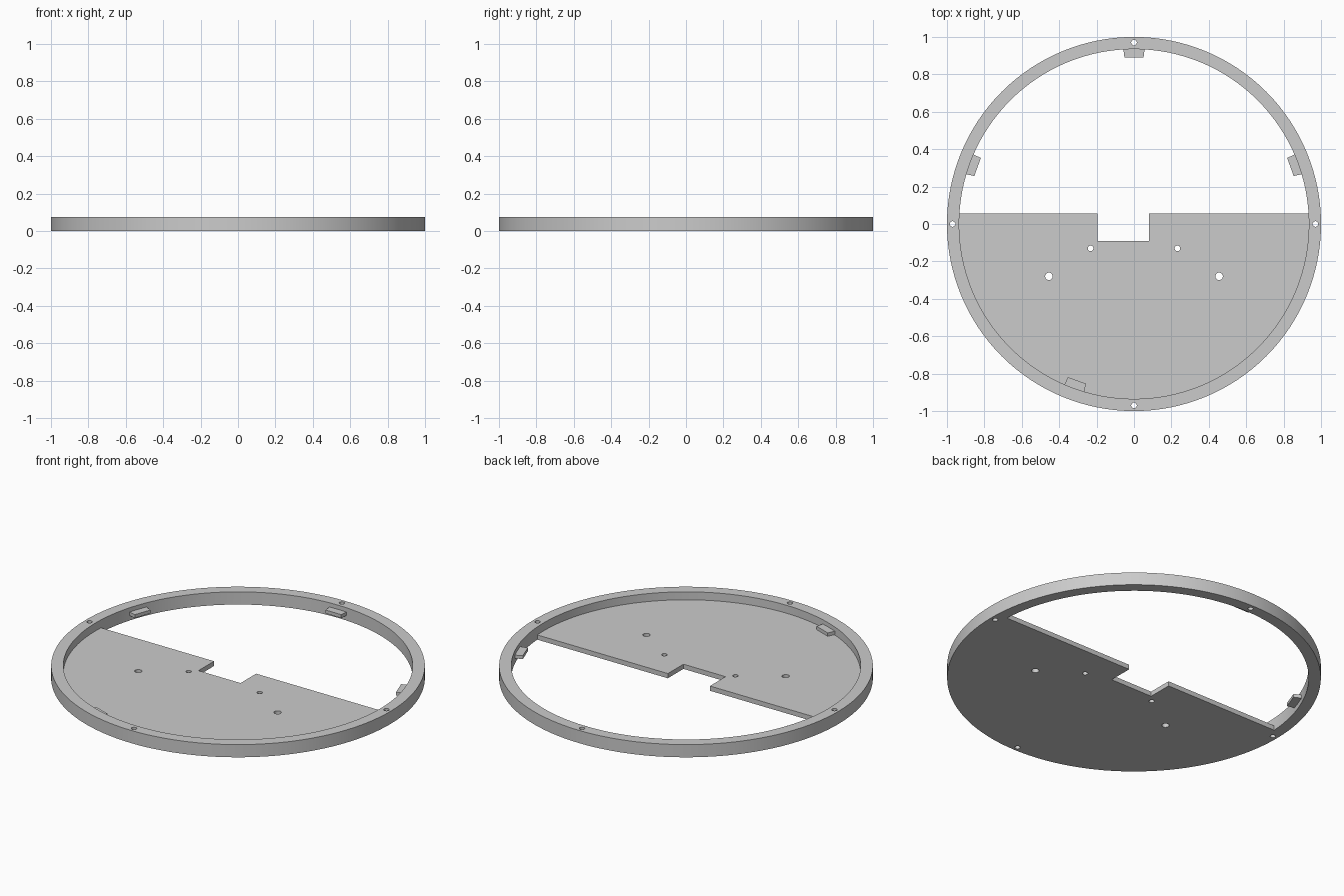
import bpy, bmesh
from math import radians
from mathutils import Matrix, Vector

HEIGHT, INNER, FLOOR = 0.075, 0.935, 0.028
EDGE_Y = 0.055
SEGMENTS = 128

cube = bpy.data.objects.get("Cube")
if cube:
    bpy.data.objects.remove(cube)

grey = bpy.data.materials.new("plain grey")
grey.use_nodes = True
colour = (0.6, 0.6, 0.6, 1)
grey.diffuse_color = colour
grey.node_tree.nodes["Principled BSDF"].inputs["Base Color"].default_value = colour


def add_object(name, bm):
    bmesh.ops.recalc_face_normals(bm, faces=bm.faces)
    mesh = bpy.data.meshes.new(name)
    bm.to_mesh(mesh)
    bm.free()
    mesh.materials.append(grey)
    obj = bpy.data.objects.new(name, mesh)
    bpy.context.collection.objects.link(obj)
    return obj


def disc(radius, z0, z1, x=0, y=0, segments=SEGMENTS):
    bm = bmesh.new()
    bmesh.ops.create_cone(bm, cap_ends=True, segments=segments, radius1=radius,
                          radius2=radius, depth=z1 - z0,
                          matrix=Matrix.Translation((x, y, (z0 + z1) / 2)))
    return bm


def box(low, high):
    low, high = Vector(low), Vector(high)
    bm = bmesh.new()
    bmesh.ops.create_cube(bm, size=1, matrix=Matrix.Translation((low + high) / 2)
                          @ Matrix.Diagonal((*(high - low), 1)))
    return bm


def cut(target, bm):
    cutter = add_object("cutter", bm)
    cutter.hide_render = True
    mod = target.modifiers.new("cut", "BOOLEAN")
    mod.operation, mod.solver, mod.object = "DIFFERENCE", "EXACT", cutter
    bpy.context.view_layer.objects.active = target
    bpy.ops.object.modifier_apply(modifier=mod.name)
    bpy.data.objects.remove(cutter)


# Round base: a solid disc with a shallow pocket inside the rim
base = add_object("rim_and_floor", disc(1, 0, HEIGHT))
cut(base, disc(INNER, FLOOR, 0.2))

# Open half of the floor, then the notch in its straight edge
opening = disc(INNER, -0.1, 0.2)
bmesh.ops.bisect_plane(opening, geom=opening.verts[:] + opening.edges[:] + opening.faces[:],
                       plane_co=(0, EDGE_Y, 0), plane_no=(0, -1, 0), clear_outer=True)
bmesh.ops.holes_fill(opening, edges=[e for e in opening.edges if e.is_boundary])
cut(base, opening)
cut(base, box((-0.195, -0.09, -0.1), (0.08, EDGE_Y + 0.05, 0.2)))

# Screw holes: four through the rim, two pairs through the floor
holes = [(0.97, 0, 0.015), (-0.97, 0, 0.015), (0, 0.97, 0.015), (0, -0.97, 0.015)]
for side in (-1, 1):
    holes += [(side * 0.232, -0.13, 0.015), (side * 0.455, -0.28, 0.02)]
for x, y, radius in holes:
    cut(base, disc(radius, -0.1, 0.2, x, y, 24))

# Small tapered clips on the inner wall
for name, angle in (("left", 20), ("back", 90), ("right", 160), ("front", 250)):
    bm = box((0.89, -0.057, 0.03), (0.94, 0.057, 0.05))
    for v in bm.verts:
        if v.co.x < 0.9:
            v.co.y *= 0.9
    bm.transform(Matrix.Rotation(radians(angle), 4, "Z"))
    add_object(name + "_clip", bm)

# Smooth round walls, sharp edges
bpy.ops.object.select_all(action="DESELECT")
base.select_set(True)
bpy.context.view_layer.objects.active = base
bpy.ops.object.shade_smooth_by_angle(angle=radians(30))
